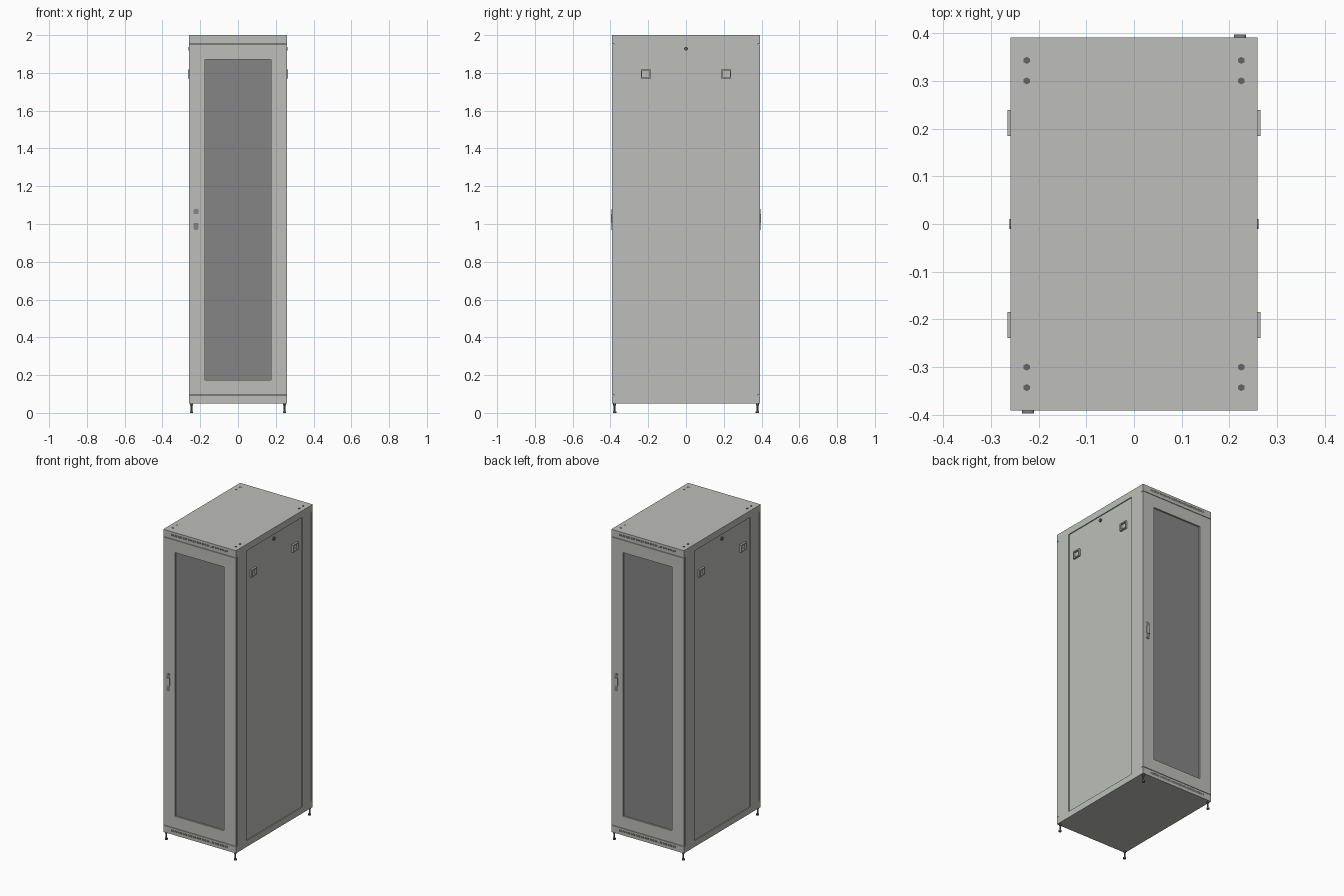
import bpy
import bmesh
from mathutils import Matrix, Vector

cube = bpy.data.objects.get("Cube")
if cube:
    bpy.data.objects.remove(cube, do_unlink=True)


def material(name, rgb):
    m = bpy.data.materials.new(name)
    m.use_nodes = True
    m.diffuse_color = (*rgb, 1)
    m.node_tree.nodes["Principled BSDF"].inputs["Base Color"].default_value = (*rgb, 1)
    return m


BODY = material("light grey paint", (0.51, 0.52, 0.495))
GLASS = material("window grey", (0.235, 0.235, 0.235))
DARK = material("dark metal", (0.13, 0.13, 0.125))

W, D, BASE, TOP = 0.259, 0.391, 0.05, 2.0    # half width, half depth, heights
CORE = 0.375                                 # half depth behind the doors
DOOR_LOW, DOOR_HIGH = 0.096, 1.951
SIDES = (-1, 1)


def add_box(bm, lo, hi):
    lo, hi = Vector(lo), Vector(hi)
    mat = Matrix.Translation((lo + hi) / 2) @ Matrix.Diagonal((*(hi - lo), 1))
    bmesh.ops.create_cube(bm, size=1, matrix=mat)


def finish(bm, name, *mats):
    bmesh.ops.recalc_face_normals(bm, faces=bm.faces)
    mesh = bpy.data.meshes.new(name)
    bm.to_mesh(mesh)
    bm.free()
    for m in mats:
        mesh.materials.append(m)
    obj = bpy.data.objects.new(name, mesh)
    bpy.context.collection.objects.link(obj)
    return obj


def box(name, lo, hi, mat=BODY):
    bm = bmesh.new()
    add_box(bm, lo, hi)
    return finish(bm, name, mat)


def recess(bm, normal, lo, hi, depth, index=0):
    """Sink a rectangle into the face pointing along normal."""
    n = Vector(normal)
    bm.normal_update()
    face = max(bm.faces, key=lambda f: f.normal.dot(n) * f.calc_area())
    mid = face.calc_center_median()
    bmesh.ops.inset_individual(bm, faces=[face], thickness=0.002)
    for v in face.verts:
        for k in range(3):
            if abs(n[k]) < 0.5:
                v.co[k] = lo[k] if v.co[k] < mid[k] else hi[k]
    bmesh.ops.inset_individual(bm, faces=[face], thickness=0, depth=-depth)
    face.material_index = index


def cylinder(name, centre, radius, height, mat, sides=16, axis="Z"):
    rot = Matrix.Rotation(1.5708, 4, "Y") if axis == "X" else Matrix()
    bm = bmesh.new()
    bmesh.ops.create_cone(bm, cap_ends=True, segments=sides, radius1=radius,
                          radius2=radius, depth=height,
                          matrix=Matrix.Translation(centre) @ rot)
    return finish(bm, name, mat)


# Cabinet core with a sunken panel on each side
bm = bmesh.new()
add_box(bm, (-W, -CORE, BASE), (W, CORE, TOP))
for s in SIDES:
    recess(bm, (s, 0, 0), (0, -0.285, 0.09), (0, 0.285, 1.957), 0.006)
finish(bm, "cabinet_body", BODY)


def vented_band(name, s, low, high, slot_z):
    """Fixed strip above or below a door, with a row of vent slots."""
    y0, y1 = sorted((s * CORE, s * D))
    band = box(name, (-W, y0, low), (W, y1, high))
    bm = bmesh.new()
    for i in range(34):
        x = (i - 16.5) * 0.012
        c0, c1 = sorted((s * (D - 0.005), s * (D + 0.01)))
        add_box(bm, (x - 0.002, c0, slot_z - 0.006), (x + 0.002, c1, slot_z + 0.006))
    cutter = finish(bm, name + "_cutter", BODY)
    cutter.hide_render = True
    mod = band.modifiers.new("slots", "BOOLEAN")
    mod.operation = "DIFFERENCE"
    mod.solver = "EXACT"
    mod.object = cutter
    bpy.context.view_layer.objects.active = band
    bpy.ops.object.modifier_apply(modifier=mod.name)
    bpy.data.objects.remove(cutter, do_unlink=True)


for s, end in ((-1, "front"), (1, "back")):
    vented_band(end + "_top_band", s, 1.954, TOP, 1.98)
    vented_band(end + "_bottom_band", s, BASE, 0.093, 0.075)

    # Door with a sunken window
    y0, y1 = sorted((s * (CORE + 0.003), s * D))
    bm = bmesh.new()
    add_box(bm, (-W, y0, DOOR_LOW), (W, y1, DOOR_HIGH))
    recess(bm, (0, s, 0), (-0.175, 0, 0.173), (0.175, 0, 1.872), 0.01, 1)
    finish(bm, end + "_door", BODY, GLASS)

    # Hinge strip filling the gap behind the door
    y0, y1 = sorted((s * CORE, s * (CORE + 0.003)))
    box(end + "_door_seal", (-W + 0.006, y0, 0.093), (W - 0.006, y1, 1.954))

    # Swing handle: rounded plate with a raised lever
    hx = s * 0.222
    y0, y1 = sorted((s * D, s * (D + 0.004)))
    bm = bmesh.new()
    add_box(bm, (hx - 0.0125, y0, 0.968), (hx + 0.0125, y1, 1.08))
    corners = [e for e in bm.edges if abs(e.verts[0].co.y - e.verts[1].co.y) > 0.003]
    bmesh.ops.bevel(bm, geom=corners, offset=0.008, segments=4, profile=0.5,
                    affect="EDGES")
    finish(bm, end + "_handle_plate", GLASS)
    y0, y1 = sorted((s * D, s * (D + 0.006)))
    box(end + "_handle_lever", (hx - 0.0125, y0, 1.004), (hx + 0.0125, y1, 1.053))

for s, side in ((-1, "right"), (1, "left")):
    # Side panel lock
    cylinder(side + "_panel_lock", (s * (W - 0.002), 0, 1.928), 0.01, 0.009, DARK, axis="X")
    for t, end in ((-1, "front"), (1, "back")):
        # Recessed finger latch
        x0, x1 = sorted((s * (W - 0.007), s * (W + 0.006)))
        y = t * 0.212
        bm = bmesh.new()
        add_box(bm, (x0, y - 0.027, 1.77), (x1, y + 0.027, 1.818))
        recess(bm, (s, 0, 0), (0, y - 0.02, 1.777), (0, y + 0.02, 1.811), 0.011)
        finish(bm, f"{end}_{side}_latch", BODY)

        # Levelling foot
        fx, fy = s * 0.246, t * 0.378
        cylinder(f"{end}_{side}_foot_pad", (fx, fy, 0.004), 0.009, 0.008, DARK)
        cylinder(f"{end}_{side}_foot_stem", (fx, fy, 0.03), 0.0045, 0.05, DARK)
        cylinder(f"{end}_{side}_foot_nut", (fx, fy, 0.045), 0.008, 0.01, DARK, 6)

        # Roof bolts
        for i, by in enumerate((0.3, 0.343)):
            cylinder(f"{end}_{side}_roof_bolt_{i + 1}", (s * 0.225, t * by, TOP - 0.001),
                     0.0075, 0.005, DARK, 6)
